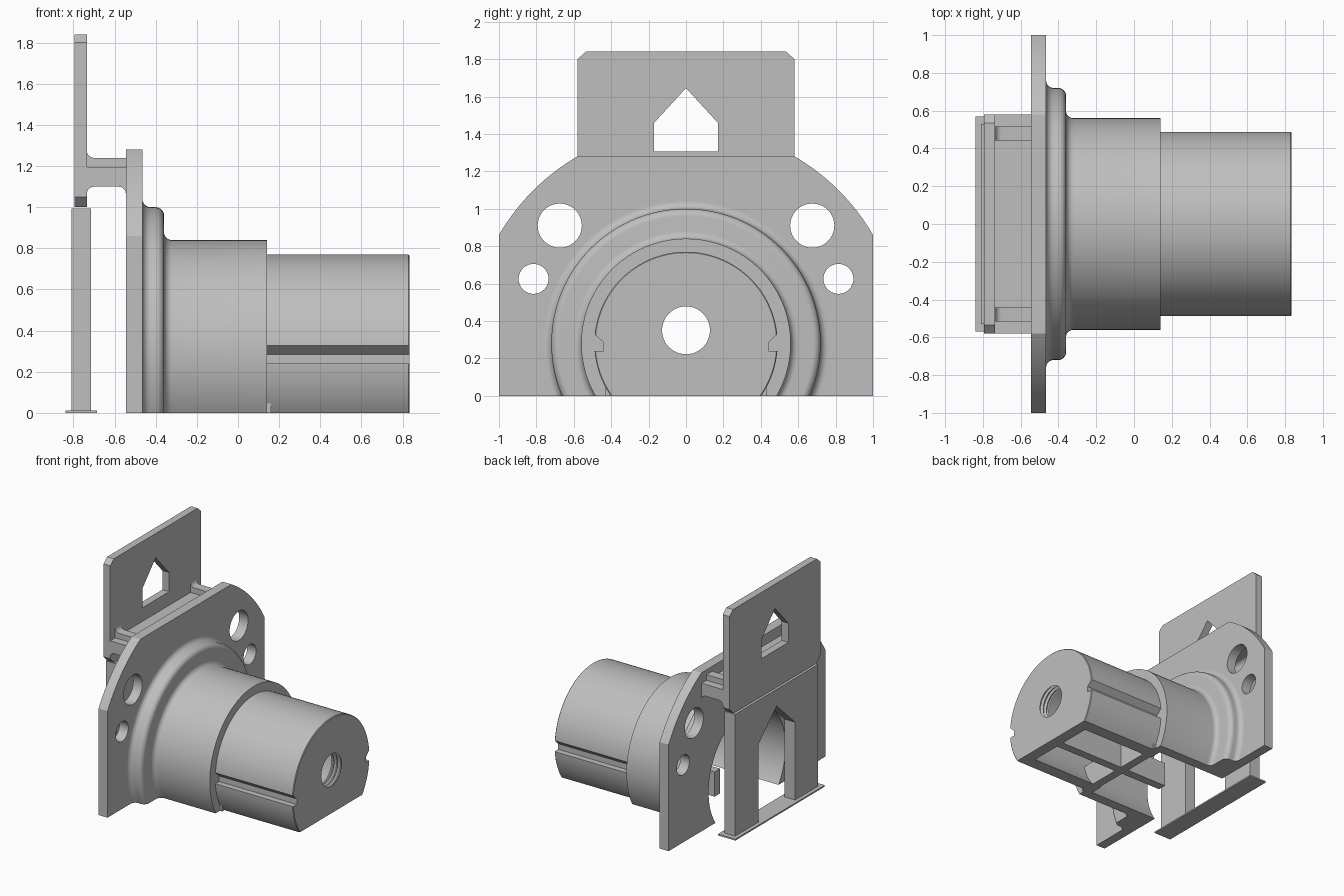
import bpy, bmesh, math
from mathutils import Vector

if "Cube" in bpy.data.objects:
    bpy.data.objects.remove(bpy.data.objects["Cube"])

grey = bpy.data.materials.new("plain grey")
grey.use_nodes = True
COLOUR = (0.52, 0.52, 0.52, 1)
grey.diffuse_color = COLOUR
grey.node_tree.nodes["Principled BSDF"].inputs["Base Color"].default_value = COLOUR

AXIS = 0.28   # height of the barrel axis


def finish(name, bm):
    bmesh.ops.recalc_face_normals(bm, faces=bm.faces)
    mesh = bpy.data.meshes.new(name)
    bm.to_mesh(mesh)
    bm.free()
    obj = bpy.data.objects.new(name, mesh)
    obj.data.materials.append(grey)
    bpy.context.collection.objects.link(obj)
    return obj


def prism(name, pts, lo, hi, along="x"):
    """Extrude a profile: (y, z) points along x, or (x, z) points along y."""
    bm = bmesh.new()
    place = (lambda a, b: (lo, a, b)) if along == "x" else (lambda a, b: (a, lo, b))
    face = bm.faces.new([bm.verts.new(place(a, b)) for a, b in pts])
    new = bmesh.ops.extrude_face_region(bm, geom=[face])["geom"]
    step = Vector((hi - lo, 0, 0) if along == "x" else (0, hi - lo, 0))
    bmesh.ops.translate(bm, vec=step, verts=[v for v in new if isinstance(v, bmesh.types.BMVert)])
    return finish(name, bm)


def box(name, x, y, z):
    return prism(name, [(y[0], z[0]), (y[1], z[0]), (y[1], z[1]), (y[0], z[1])], *x)


def revolve(name, pts, height, steps=128):
    """Spin (x, radius) points around a line parallel to x."""
    bm = bmesh.new()
    vs = [bm.verts.new((x, 0, height + r)) for x, r in pts]
    edges = [bm.edges.new(pair) for pair in zip(vs, vs[1:])]
    bmesh.ops.spin(bm, geom=vs + edges, cent=(0, 0, height), axis=(1, 0, 0),
                   angle=math.tau, steps=steps, use_merge=True)
    bmesh.ops.remove_doubles(bm, verts=bm.verts, dist=0.0001)
    return finish(name, bm)


def combine(target, other, operation):
    mod = target.modifiers.new("join", "BOOLEAN")
    mod.operation, mod.solver, mod.object = operation, "EXACT", other
    bpy.context.view_layer.objects.active = target
    bpy.ops.object.modifier_apply(modifier=mod.name)
    bpy.data.objects.remove(other)


def arc(cx, cz, r, start, end, n=8):
    return [(cx + r * math.cos(math.radians(start + (end - start) * i / n)),
             cz + r * math.sin(math.radians(start + (end - start) * i / n))) for i in range(n + 1)]


def house(half, low, shoulder, top):
    return [(-half, low), (half, low), (half, shoulder), (0, top), (-half, shoulder)]


# Flange plate with rounded shoulders
rim = arc(0, AXIS, 1.156, 30.1, 59.9, 24)
outline = [(1, 0)] + rim + [(-y, z) for y, z in reversed(rim)] + [(-1, 0)]
body = prism("flange_and_barrel", outline, -0.545, -0.465)

# Stepped barrel with a rounded bead against the flange
profile = ([(-0.54, 0), (-0.54, 0.76), (-0.465, 0.76)]
           + arc(-0.425, 0.76, 0.04, 180, 270)
           + arc(-0.4, 0.68, 0.04, 90, 0)
           + arc(-0.32, 0.6, 0.04, 180, 270)
           + [(0.14, 0.56), (0.14, 0.49), (0.828, 0.49), (0.833, 0.485), (0.833, 0)])
combine(body, revolve("barrel", profile, AXIS), "UNION")

# Hollow interior and flat underside
bore = [(-0.6, 0), (-0.6, 0.49), (0.08, 0.49), (0.08, 0.41), (0.74, 0.41), (0.74, 0)]
combine(body, revolve("bore", bore, AXIS), "DIFFERENCE")
combine(body, box("underside", (-1, 1), (-2, 2), (-1, 0)), "DIFFERENCE")

# Threaded hole in the end wall
thread = [(0.70, 0), (0.70, 0.128)]
for i in range(3):
    x = 0.735 + i * 0.033
    thread += [(x, 0.128), (x + 0.012, 0.146), (x + 0.02, 0.146)]
thread += [(0.832, 0.128), (0.87, 0.128), (0.87, 0)]
combine(body, revolve("thread", thread, 0.35, 48), "DIFFERENCE")

# Side grooves and bolt holes
for s in (-1, 1):
    groove = [(s * 0.55, 0.385), (s * 0.44, 0.285), (s * 0.44, 0.24), (s * 0.55, 0.24)]
    combine(body, prism("groove", groove, 0.14, 0.9), "DIFFERENCE")
    for y, z, r in ((0.675, 0.91, 0.118), (0.815, 0.625, 0.08)):
        hole = prism("bolt_hole", arc(s * y, z, r, 0, 351, 39), -0.6, -0.4)
        combine(body, hole, "DIFFERENCE")

# Low ribs under the barrel
ribs = box("long_rib", (-0.28, 0.76), (-0.035, 0.035), (0, 0.2))
cross = box("cross_rib", (0.09, 0.16), (-0.43, 0.43), (0, 0.2))
combine(ribs, cross, "UNION")

# Hanging tab with clipped corners and a pointed window
tab = prism("hanging_tab", [(-0.53, 1.0), (0.53, 1.0), (0.58, 1.05), (0.58, 1.8), (0.535, 1.84),
                            (-0.535, 1.84), (-0.58, 1.8), (-0.58, 1.05)], -0.795, -0.735)
combine(tab, prism("window", house(0.17, 1.305, 1.46, 1.645), -0.9, -0.6), "DIFFERENCE")

# Shelf joining the tab to the flange, with two raised ribs
under = arc(-0.7, 1.065, 0.035, 180, 90, 5) + arc(-0.58, 1.065, 0.035, 90, 0, 5)
ends = [(-0.54, 1.065), (-0.54, 1.195), (-0.74, 1.195), (-0.74, 1.065)]
prism("shelf", under + ends, -0.58, 0.58, "y")
over = arc(-0.7, 1.275, 0.035, 180, 270, 5)
for s, side in ((-1, "right"), (1, "left")):
    prism(side + "_shelf_rib", over + [(-0.54, 1.24), (-0.54, 1.19), (-0.74, 1.19), (-0.74, 1.275)],
          s * 0.48 - 0.037, s * 0.48 + 0.037, "y")

# Support frame with a pointed opening, on a thin foot
frame = box("support_frame", (-0.81, -0.715), (-0.53, 0.53), (0.01, 0.995))
combine(frame, prism("opening", house(0.235, -0.1, 0.64, 0.86), -0.9, -0.6), "DIFFERENCE")
box("support_foot", (-0.84, -0.685), (-0.57, 0.57), (0, 0.012))

# Smooth the round surfaces, keep the edges crisp
bpy.ops.object.select_all(action="DESELECT")
for obj in bpy.context.collection.objects:
    if obj.type == "MESH" and grey.name in obj.data.materials:
        obj.select_set(True)
        bpy.context.view_layer.objects.active = obj
bpy.ops.object.shade_smooth_by_angle(angle=math.radians(30))
